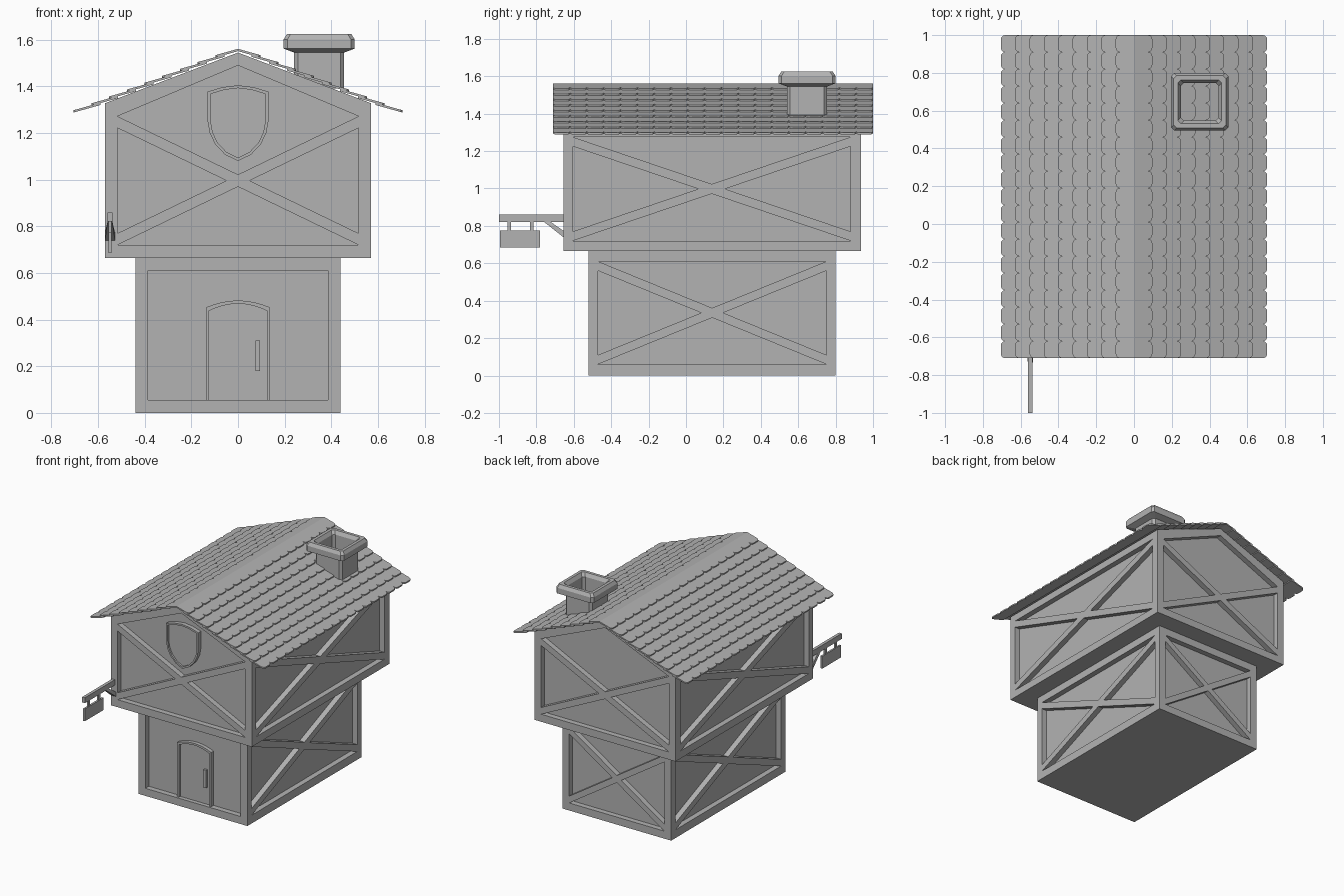
import bpy, bmesh, math
from mathutils import Vector

cube = bpy.data.objects.get("Cube")
if cube:
    bpy.data.objects.remove(cube, do_unlink=True)

GREY = (0.45, 0.45, 0.45, 1)
stone = bpy.data.materials.new("plain_grey")
stone.use_nodes = True
stone.diffuse_color = GREY
stone.node_tree.nodes["Principled BSDF"].inputs["Base Color"].default_value = GREY

DEPTH = 0.04    # recess of the wall panels


def make(name, bm):
    bmesh.ops.recalc_face_normals(bm, faces=bm.faces)
    mesh = bpy.data.meshes.new(name)
    bm.to_mesh(mesh)
    bm.free()
    mesh.materials.append(stone)
    obj = bpy.data.objects.new(name, mesh)
    bpy.context.collection.objects.link(obj)
    return obj


def add_prism(bm, pts, axis, d0, d1):
    """Extrude an outline along an axis from d0 to d1."""
    place = {"x": lambda u, v, d: (d, u, v),
             "y": lambda u, v, d: (u, d, v)}[axis]
    a = [bm.verts.new(place(u, v, d0)) for u, v in pts]
    b = [bm.verts.new(place(u, v, d1)) for u, v in pts]
    bm.faces.new(a)
    bm.faces.new(b[::-1])
    for i in range(len(pts)):
        j = (i + 1) % len(pts)
        bm.faces.new((a[i], b[i], b[j], a[j]))


def prism(name, pts, axis, d0, d1):
    bm = bmesh.new()
    add_prism(bm, pts, axis, d0, d1)
    return make(name, bm)


def rect(u0, u1, v0, v1):
    return [(u0, v0), (u1, v0), (u1, v1), (u0, v1)]


def cut(obj, holes):
    """Carve prisms (outline, axis, d0, d1) out of an object."""
    bm = bmesh.new()
    for hole in holes:
        add_prism(bm, *hole)
    cutter = make("cutter", bm)
    cutter.hide_render = True
    mod = obj.modifiers.new("carve", "BOOLEAN")
    mod.operation, mod.solver, mod.object = "DIFFERENCE", "EXACT", cutter
    bpy.context.view_layer.update()
    deps = bpy.context.evaluated_depsgraph_get()
    mesh = bpy.data.meshes.new_from_object(obj.evaluated_get(deps))
    obj.modifiers.clear()
    obj.data = mesh
    bpy.data.objects.remove(cutter, do_unlink=True)


def cross_panels(u0, u1, z0, z1, peak=None):
    """Four panel outlines left between the beams of a crossed frame."""
    uc, zc = (u0 + u1) / 2, (z0 + z1) / 2
    w, h = (u1 - u0) / 2, (z1 - z0) / 2
    gap = 0.026
    du = w - (h - 0.05) * w / (h - gap)
    top = [(u0, z1), (uc, zc - 0 + gap), (u1, z1)]
    if peak:
        top.append((uc, peak))
    return [top,
            [(u0, z0), (u1, z0), (uc, zc - gap)],
            [(u0, z0 + 0.05), (uc - du, zc), (u0, z1 - 0.05)],
            [(u1, z0 + 0.05), (u1, z1 - 0.05), (uc + du, zc)]]


def holes_for(panels, axis, face, inward):
    return [(p, axis, face - inward * 0.05, face + inward * DEPTH) for p in panels]


# Lower storey: plain front panel, crossed beams elsewhere
lower = prism("lower_storey", rect(-0.44, 0.44, 0, 0.67), "y", -0.52, 0.80)
side = cross_panels(-0.47, 0.75, 0.06, 0.61)
cut(lower, holes_for([rect(-0.385, 0.385, 0.055, 0.61)], "y", -0.52, 1)
    + holes_for(cross_panels(-0.385, 0.385, 0.055, 0.61), "y", 0.80, -1)
    + holes_for(side, "x", 0.44, -1) + holes_for(side, "x", -0.44, 1))

# Upper storey with gables
upper = prism("upper_storey", [(-0.57, 0.665), (0.57, 0.665), (0.57, 1.328),
                               (0, 1.545), (-0.57, 1.328)], "y", -0.655, 0.935)
gable = cross_panels(-0.517, 0.517, 0.72, 1.272, 1.49)
side = cross_panels(-0.605, 0.88, 0.72, 1.275)
cut(upper, holes_for(gable, "y", -0.655, 1) + holes_for(gable, "y", 0.935, -1)
    + holes_for(side, "x", 0.57, -1) + holes_for(side, "x", -0.57, 1))


# Arched door with frame, leaf and handle
def arch(half, z0, spring, rise):
    steps = [i / 4 - 1 for i in range(9)]
    return [(-half, z0), (half, z0)] + [
        (-half * t, spring + rise * (1 - t * t)) for t in steps]


frame = prism("door_frame", arch(0.138, 0.055, 0.452, 0.03), "y", -0.507, -0.475)
cut(frame, [(arch(0.124, 0.03, 0.438, 0.03), "y", -0.55, -0.49)])
prism("door_handle", rect(0.074, 0.095, 0.18, 0.31), "y", -0.508, -0.485)

# Heraldic shield on the front gable, with a raised rim
half_shield = [(0.065, 1.397), (0.13, 1.378), (0.13, 1.25), (0.121, 1.2),
               (0.098, 1.152), (0.055, 1.107)]
outline = ([(0, 1.405)] + half_shield + [(0, 1.08)]
           + [(-u, v) for u, v in reversed(half_shield)])
inner = [(u * 0.9, 1.25 + (v - 1.25) * 0.92) for u, v in outline]
shield = prism("shield", outline, "y", -0.645, -0.61)
cut(shield, [(inner, "y", -0.7, -0.632)])

# Roof: overlapping rows of tiles with rounded lower corners
ROWS, COLUMNS, PITCH, THICK = 9, 19, 0.28, 0.01
Y0, TILE = -0.71, 1.71 / 19
for sign, name in ((-1, "roof_right"), (1, "roof_left")):
    bm = bmesh.new()
    for row in range(ROWS):
        edge, z_edge = 0.705 - 0.076 * row, 1.288 + 0.0295 * row
        back = max(0, edge - 0.115)
        for col in range(COLUMNS):
            ya = Y0 + col * TILE
            yb = ya + TILE
            r = 0.022
            pts = [(back, ya), (back, yb)]
            for cy, start in ((yb - r, 90), (ya + r, 0)):
                for step in range(4):
                    a = math.radians(start - step * 30)
                    pts.append((edge - r + r * math.cos(a), cy + r * math.sin(a)))
            low = [bm.verts.new((sign * x, y, z_edge + (edge - x) * PITCH))
                   for x, y in pts]
            face = bm.faces.new(low)
            ext = bmesh.ops.extrude_face_region(bm, geom=[face])
            bmesh.ops.translate(bm, vec=(0, 0, THICK), verts=[
                v for v in ext["geom"] if isinstance(v, bmesh.types.BMVert)])
            if not face.is_valid or face not in bm.faces:
                continue
    # close the underside if the extrusion consumed it
    bmesh.ops.holes_fill(bm, edges=[e for e in bm.edges if e.is_boundary], sides=0)
    make(name, bm)

# Chimney: hollow stack of chamfered square rings
levels = [(0.107, 1.39), (0.107, 1.545), (0.152, 1.562), (0.152, 1.602),
          (0.138, 1.625), (0.116, 1.625), (0.1, 1.6), (0.1, 1.39)]
bm = bmesh.new()
rings = []
for half, z in levels:
    c = half - 0.016
    corners = [(half, -c), (half, c), (c, half), (-c, half),
               (-half, c), (-half, -c), (-c, -half), (c, -half)]
    rings.append([bm.verts.new((0.348 + x, 0.647 + y, z)) for x, y in corners])
for a, b in zip(rings, rings[1:] + rings[:1]):
    for i in range(8):
        j = (i + 1) % 8
        bm.faces.new((a[i], a[j], b[j], b[i]))
make("chimney", bm)

# Hanging sign beside the front
SX = -0.549
prism("sign_arm", rect(-1.0, -0.64, 0.82, 0.86), "x", SX - 0.011, SX + 0.011)
prism("sign_board", rect(-0.995, -0.78, 0.685, 0.775), "x", SX - 0.007, SX + 0.007)
for y, name in ((-0.945, "front_hanger"), (-0.825, "rear_hanger")):
    prism(name, rect(y - 0.009, y + 0.009, 0.77, 0.825), "x", SX - 0.006, SX + 0.006)
bm = bmesh.new()
for s in (-1, 1):
    for w, y, z in ((0.01, -0.76, 0.822), (0.01, -0.725, 0.822),
                    (0.022, -0.65, 0.77), (0.022, -0.65, 0.735)):
        bm.verts.new(Vector((SX + s * w, y, z)))
bmesh.ops.convex_hull(bm, input=bm.verts)
make("sign_brace", bm)
